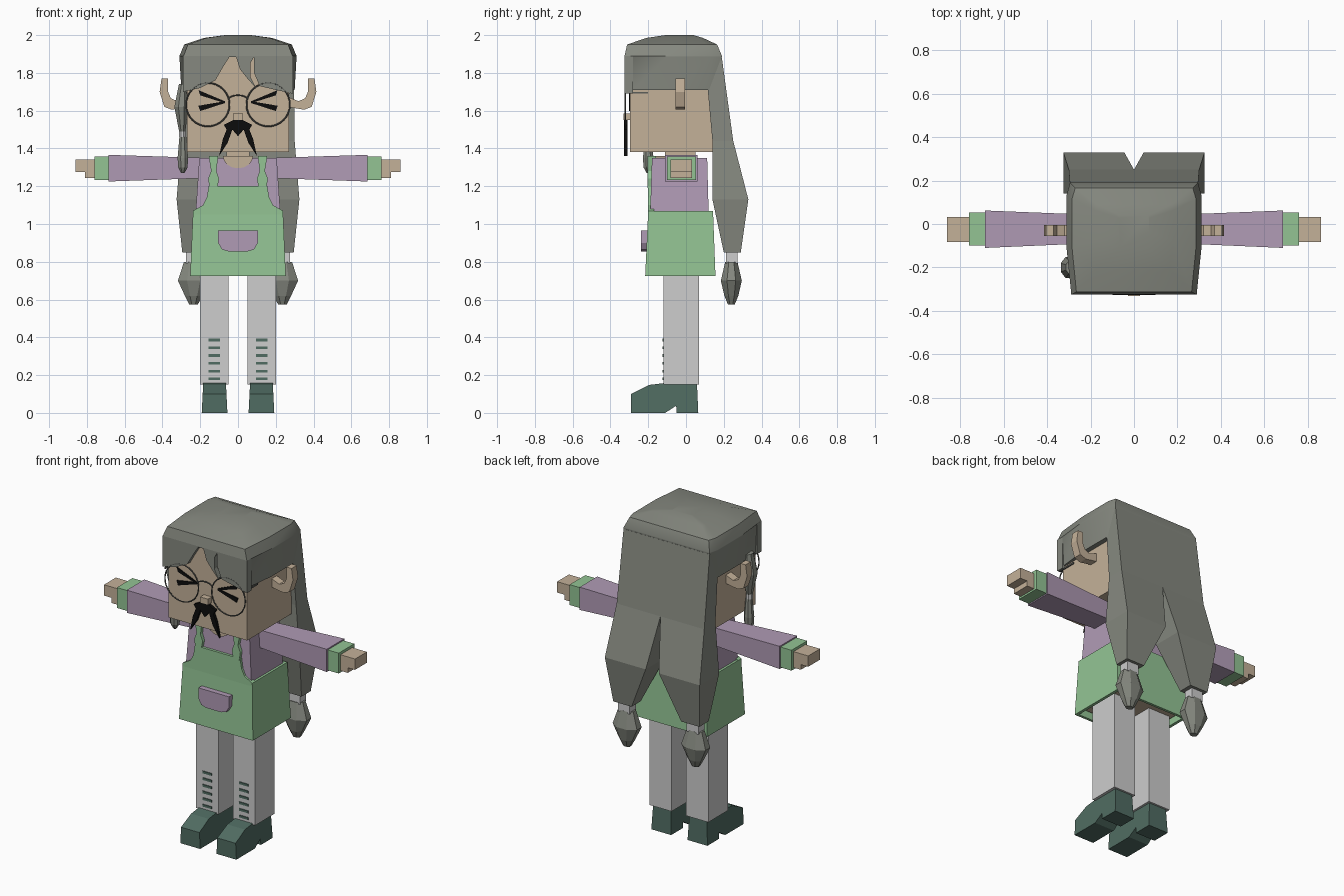
import bpy, bmesh, math
from mathutils import Vector

cube = bpy.data.objects.get("Cube")
if cube:
    bpy.data.objects.remove(cube, do_unlink=True)


def material(name, *rgb):
    lin = [((c / 255 + 0.055) / 1.055) ** 2.4 for c in rgb] + [1]
    m = bpy.data.materials.new(name)
    m.use_nodes = True
    m.diffuse_color = lin
    m.node_tree.nodes["Principled BSDF"].inputs["Base Color"].default_value = lin
    return m


SKIN = material("skin", 196, 177, 153)
HAIR = material("grey_hair", 134, 137, 128)
GREEN = material("apron_green", 147, 196, 148)
PURPLE = material("shirt_purple", 176, 155, 181)
PALE = material("pale_grey", 205, 205, 205)
TEAL = material("shoe_teal", 80, 108, 98)
BLACK = material("black", 12, 12, 12)
WIRE = material("wire_grey", 92, 94, 90)


def make(name, bm, mat, smooth=False):
    bmesh.ops.recalc_face_normals(bm, faces=bm.faces)
    me = bpy.data.meshes.new(name)
    bm.to_mesh(me)
    bm.free()
    me.materials.append(mat)
    ob = bpy.data.objects.new(name, me)
    bpy.context.collection.objects.link(ob)
    if smooth:
        bpy.ops.object.select_all(action='DESELECT')
        ob.select_set(True)
        bpy.context.view_layer.objects.active = ob
        bpy.ops.object.shade_smooth_by_angle(angle=math.radians(30))
    return ob


def loft(name, rings, mat, smooth=False):
    """Skin a stack of equal rings and cap both ends."""
    bm = bmesh.new()
    rows = [[bm.verts.new(p) for p in r] for r in rings]
    n = len(rows[0])
    for a, b in zip(rows, rows[1:]):
        for i in range(n):
            j = (i + 1) % n
            bm.faces.new((a[i], a[j], b[j], b[i]))
    bm.faces.new(rows[0])
    bm.faces.new(rows[-1])
    return make(name, bm, mat, smooth)


def rect(z, x0, x1, y0, y1):
    return [(x0, y0, z), (x1, y0, z), (x1, y1, z), (x0, y1, z)]


def box(name, x0, x1, y0, y1, z0, z1, mat):
    return loft(name, [rect(z0, x0, x1, y0, y1), rect(z1, x0, x1, y0, y1)], mat)


def oval(z, cx, cy, rx, ry, n=8):
    return [(cx + rx * math.cos(math.tau * (i + .5) / n),
             cy + ry * math.sin(math.tau * (i + .5) / n), z) for i in range(n)]


def plate(name, pts, y0, y1, mat):
    """Extrude an (x, z) outline along y."""
    return loft(name, [[(x, y, z) for x, z in pts] for y in (y0, y1)], mat)


def mirrored(half):
    return half + [(-x, z) for x, z in reversed(half) if x > 0]


def flip(pts, s):
    return [(s * p[0], *p[1:]) for p in pts]


# Head, neck, nose
box("head", -.27, .27, -.296, .14, 1.38, 1.92, SKIN)
box("neck", -.06, .06, -.11, .05, 1.3, 1.4, SKIN)
box("nose", -.027, .027, -.332, -.29, 1.55, 1.585, SKIN)

# Hair cap with a low dome
def cap_ring(z, w, f, b):
    half = [(w * .93, f), (w, f * .35), (w, b * .7), (w * .95, b)]
    return [(x, y, z) for x, y in half] + [(-x, y, z) for x, y in reversed(half)]


loft("hair_cap", [cap_ring(*r) for r in (
    (1.71, .3, -.285, .16), (1.885, .31, -.285, .19), (1.89, .31, -.325, .19),
    (1.95, .285, -.312, .165), (1.985, .18, -.21, .09), (2, .07, -.11, .04))], HAIR, True)
plate("fringe", [(-.29, 1.89), (-.29, 1.7), (-.2, 1.72), (-.12, 1.76), (-.08, 1.83),
                 (-.045, 1.885), (-.01, 1.885), (.01, 1.82), (.05, 1.77), (.095, 1.72),
                 (.065, 1.78), (.065, 1.85), (.085, 1.885), (.085, 1.8), (.115, 1.73),
                 (.2, 1.71), (.29, 1.69), (.29, 1.89)], -.325, -.28, HAIR)

# Side lock hanging beside the face
loft("side_lock", [oval(z, x, -.2, r, r * 1.3) for z, x, r in (
    (1.74, -.29, .025), (1.62, -.3, .04), (1.49, -.295, .018))], HAIR)
loft("side_lock_tie", [oval(z, -.295, -.2, .02, .02) for z in (1.46, 1.49)], PALE)
loft("side_lock_tip", [oval(z, -.292, -.2, r, r) for z, r in (
    (1.46, .02), (1.35, .03), (1.3, .027), (1.27, .01))], HAIR)

# Shirt body, neckline, skirt
loft("shirt", [rect(1.05, -.225, .225, -.19, .12), rect(1.35, -.205, .205, -.18, .112)], PURPLE)
plate("neckline", [(.08 * math.cos(a), 1.36 + .065 * math.sin(a))
                   for a in [math.pi * (1 + i / 8) for i in range(9)]], -.189, -.1, SKIN)
loft("apron_skirt", [rect(1.07, -.238, .238, -.2, .143), rect(.725, -.253, .253, -.216, .156),
                     rect(.725, -.235, .235, -.2, .14), rect(.79, -.23, .23, -.195, .135)], GREEN)
box("skirt_underside", -.22, .22, -.18, .125, .755, .8, SKIN)
plate("apron_bib", mirrored([(0, 1.2), (.155, 1.2), (.165, 1.14), (.185, 1.1),
                             (.238, 1.07), (.238, 1.05), (0, 1.05)]), -.201, -.17, GREEN)
plate("pocket", mirrored([(0, .965), (.105, .965), (.105, .9), (.085, .865), (.05, .855)]),
      -.238, -.2, PURPLE)

# Black moustache
plate("moustache", mirrored([(0, 1.562), (.035, 1.545), (.075, 1.525), (.06, 1.5),
                             (.08, 1.45), (.1, 1.36), (.055, 1.43), (.03, 1.5), (0, 1.465)]),
      -.327, -.31, BLACK)

# Spectacle bridge
curve = bpy.data.curves.new("glasses_bridge", 'CURVE')
curve.dimensions = '3D'
curve.bevel_depth = .004
curve.bevel_resolution = 1
line = curve.splines.new('POLY')
line.points.add(6)
for i, p in enumerate(line.points):
    a = math.pi * i / 6
    p.co = (.05 * math.cos(a), -.322, 1.66 + .022 * math.sin(a), 1)
curve.materials.append(WIRE)
bpy.context.collection.objects.link(bpy.data.objects.new("glasses_bridge", curve))

for s, side in ((1, "left"), (-1, "right")):
    def part(name):
        return side + "_" + name

    def sided(name, x0, x1, y0, y1, z0, z1, mat):
        return box(part(name), s * x0, s * x1, y0, y1, z0, z1, mat)

    # Upturned ear
    plate(part("ear"), flip([(.26, 1.675), (.32, 1.65), (.355, 1.665), (.37, 1.7), (.37, 1.77),
                             (.405, 1.77), (.415, 1.7), (.39, 1.62), (.35, 1.605),
                             (.26, 1.62)], s), -.055, -.005, SKIN)

    # Squeezed eye made of two tapered strokes
    for name, z in (("upper", 1.695), ("lower", 1.612)):
        plate(part("eye_stroke_" + name), flip([(.21, z + .014), (.07, 1.65), (.07, 1.64),
                                                (.2, z - .014)], s), -.302, -.29, BLACK)

    # Spectacle rim and temple
    bpy.ops.mesh.primitive_torus_add(major_radius=.115, minor_radius=.004, major_segments=32,
                                     minor_segments=6, location=(s * .16, -.322, 1.632),
                                     rotation=(math.pi / 2, 0, 0))
    rim = bpy.context.object
    rim.name = part("glasses_rim")
    rim.data.materials.append(WIRE)
    bpy.ops.object.shade_smooth_by_angle()
    sided("glasses_temple", .268, .276, -.325, -.2, 1.69, 1.7, WIRE)

    # Long back lock, tie and tassel
    loft(part("back_lock"), [flip(rect(*r), s) for r in (
        (1.88, 0, .295, .1, .19), (1.44, 0, .3, .14, .25),
        (1.13, .045, .325, .14, .33), (.85, .17, .295, .2, .29))], HAIR)
    sided("lock_tie", .195, .275, .212, .272, .79, .85, PALE)
    loft(part("lock_tassel"), [oval(z, s * .235, .24, rx, ry) for z, rx, ry in (
        (.8, .055, .035), (.7, .09, .06), (.62, .05, .04), (.575, .025, .02))], HAIR)

    # Sleeve, cuff and mitten hand
    loft(part("sleeve"), [[(s * x, y, z) for y, z in ((y0, z0), (y1, z0), (y1, z1), (y0, z1))]
                          for x, y0, y1, z0, z1 in ((.18, -.088, .042, 1.243, 1.35),
                                                    (.685, -.11, .062, 1.225, 1.366))], PURPLE)
    sided("cuff", .68, .76, -.1, .053, 1.232, 1.358, GREEN)
    plate(part("hand"), flip([(.74, 1.342), (.86, 1.342), (.86, 1.275), (.81, 1.275),
                              (.81, 1.243), (.74, 1.243)], s), -.083, .033, SKIN)

    # Apron strap with a rounded end
    plate(part("strap"), flip([(.105, 1.36), (.155, 1.36), (.142, 1.28), (.158, 1.24),
                               (.15, 1.19), (.11, 1.19), (.1, 1.24), (.115, 1.28)], s),
          -.203, -.16, GREEN)

    # Leg with laces
    sided("leg", .05, .202, -.12, .07, .15, .78, PALE)
    for i in range(6):
        z = .18 + i * .0412
        sided("lace_%d" % (i + 1), .095, .157, -.125, -.117, z - .007, z + .007, TEAL)

    # Heeled shoe
    side_profile = [(-.29, 0), (-.29, .1), (-.195, .148), (-.12, .157), (.058, .157),
                    (.065, 0), (-.05, 0), (-.052, .038), (-.11, 0)]
    loft(part("shoe"), [[(s * (.124 + k * (.068 - .05 * z)), y, z) for y, z in side_profile]
                        for k in (-1, 1)], TEAL)
